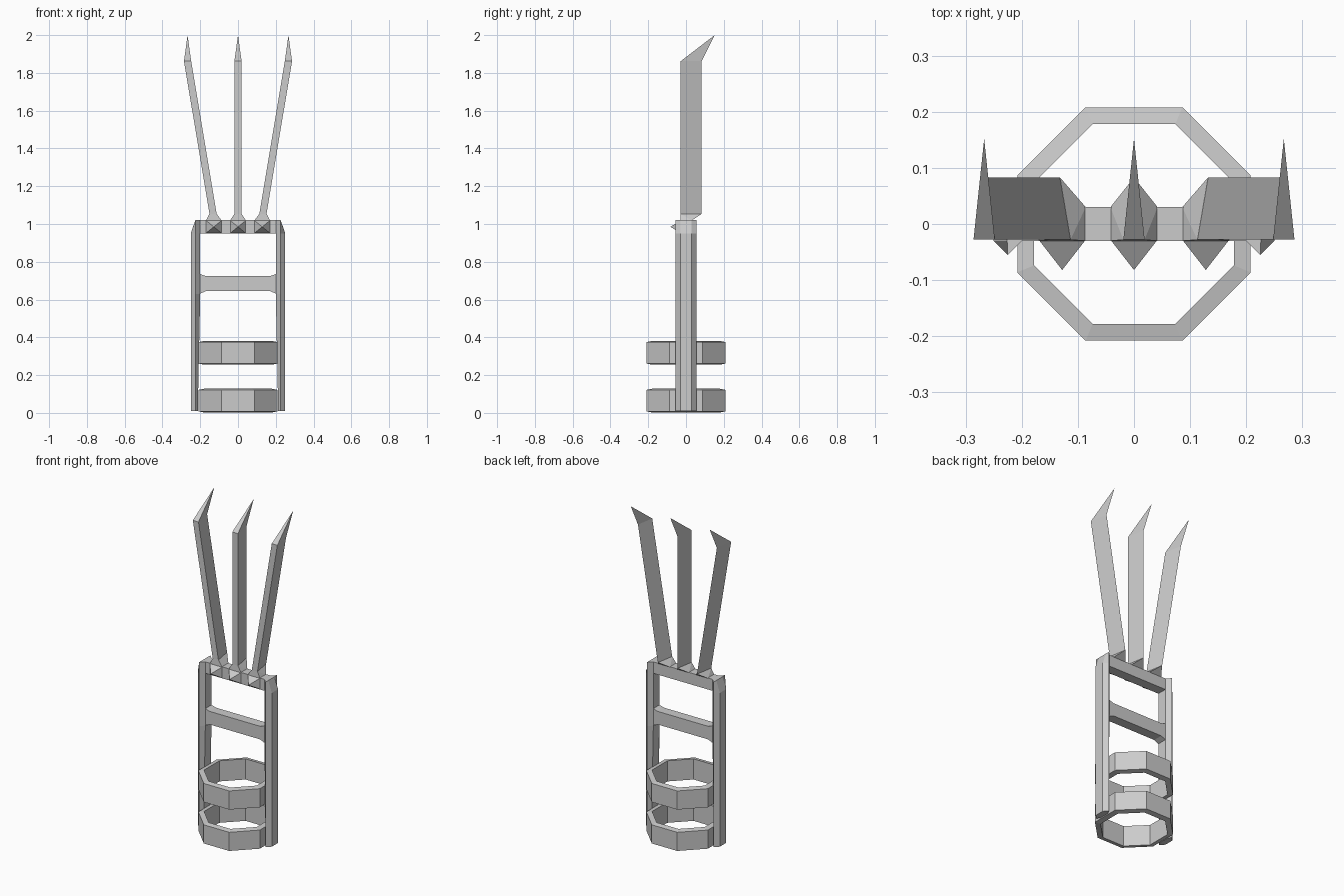
import bpy
import bmesh
from math import sin, cos, pi

cube = bpy.data.objects.get("Cube")
if cube:
    bpy.data.objects.remove(cube, do_unlink=True)

steel = bpy.data.materials.new("grey steel")
steel.use_nodes = True
GREY = (0.6, 0.6, 0.6, 1)
steel.diffuse_color = GREY
steel.node_tree.nodes["Principled BSDF"].inputs["Base Color"].default_value = GREY


def finish(name, bm):
    bmesh.ops.remove_doubles(bm, verts=bm.verts, dist=0.0005)
    bmesh.ops.recalc_face_normals(bm, faces=bm.faces)
    mesh = bpy.data.meshes.new(name)
    bm.to_mesh(mesh)
    bm.free()
    mesh.materials.append(steel)
    obj = bpy.data.objects.new(name, mesh)
    bpy.context.collection.objects.link(obj)


def loft(name, sections, closed=False):
    """Skin a row of equal-length sections; cap the ends unless closed."""
    bm = bmesh.new()
    rows = [[bm.verts.new(p) for p in s] for s in sections]
    pairs = list(zip(rows, rows[1:]))
    if closed:
        pairs.append((rows[-1], rows[0]))
    else:
        bm.faces.new(rows[0])
        if len(set(sections[-1])) > 1:
            bm.faces.new(rows[-1])
    n = len(rows[0])
    for a, b in pairs:
        for i in range(n):
            j = (i + 1) % n
            bm.faces.new((a[i], a[j], b[j], b[i]))
    finish(name, bm)


def hull(name, points):
    bm = bmesh.new()
    for p in points:
        bm.verts.new(p)
    bmesh.ops.convex_hull(bm, input=bm.verts)
    bmesh.ops.dissolve_limit(bm, angle_limit=0.01, verts=bm.verts, edges=bm.edges)
    finish(name, bm)


def rect_x(x, low, high, depth=0.03):
    return [(x, -depth, low), (x, depth, low), (x, depth, high), (x, -depth, high)]


# Side rails: hexagonal section, chamfered at the outer top
def rail_section(side, z, inner, outer):
    mid, flat, wide = 0.225, 0.03, 0.055
    return [(side * x, y, z) for x, y in (
        (outer, -flat), (mid, -wide), (inner, -flat),
        (inner, flat), (mid, wide), (outer, flat))]


for side, label in ((-1, "right"), (1, "left")):
    loft(label + "_rail", [
        rail_section(side, 0.01, 0.213, 0.25),
        rail_section(side, 0.63, 0.2, 0.25),
        rail_section(side, 0.95, 0.2, 0.25),
        rail_section(side, 1.02, 0.2, 0.226)])

# Cross bars between the rails
loft("top_bar", [rect_x(-0.205, 0.95, 1.02), rect_x(0.205, 0.95, 1.02)])
loft("middle_bar", [
    rect_x(-0.203, 0.63, 0.735), rect_x(-0.17, 0.645, 0.725),
    rect_x(0.17, 0.645, 0.725), rect_x(0.203, 0.63, 0.735)])

# Octagonal arm rings, the inner wall slightly taller than the outer
for label, base in (("lower_ring", 0.0), ("upper_ring", 0.253)):
    sections = []
    for k in range(8):
        a = (k + 0.5) * pi / 4
        sections.append([
            (r / cos(pi / 8) * cos(a), r / cos(pi / 8) * sin(a), base + z)
            for r, z in ((0.208, 0.008), (0.208, 0.122), (0.178, 0.128), (0.178, 0.002))])
    loft(label, sections, closed=True)


# Blades with their flared sockets and the knuckle studs in front
def wedge(x, z):
    return [(x - 0.019, -0.028, z), (x + 0.019, -0.028, z), (x, 0.083, z)]


for side, label in ((-1, "right"), (0, "middle"), (1, "left")):
    x = side * 0.128
    root = side * 0.132
    tip = side * 0.267
    loft(label + "_blade", [
        wedge(root, 1.053), wedge(tip, 1.862), [(tip, 0.152, 2.0)] * 3])
    socket = [(x + dx, y, 1.018) for dx in (-0.042, 0.042) for y in (-0.03, 0.03)]
    hull(label + "_socket", socket + wedge(root, 1.054))
    stud = [(x + dx, -0.028, z) for dx in (-0.042, 0.042) for z in (0.951, 1.019)]
    hull(label + "_stud", stud + [(x, -0.082, 0.985)])
